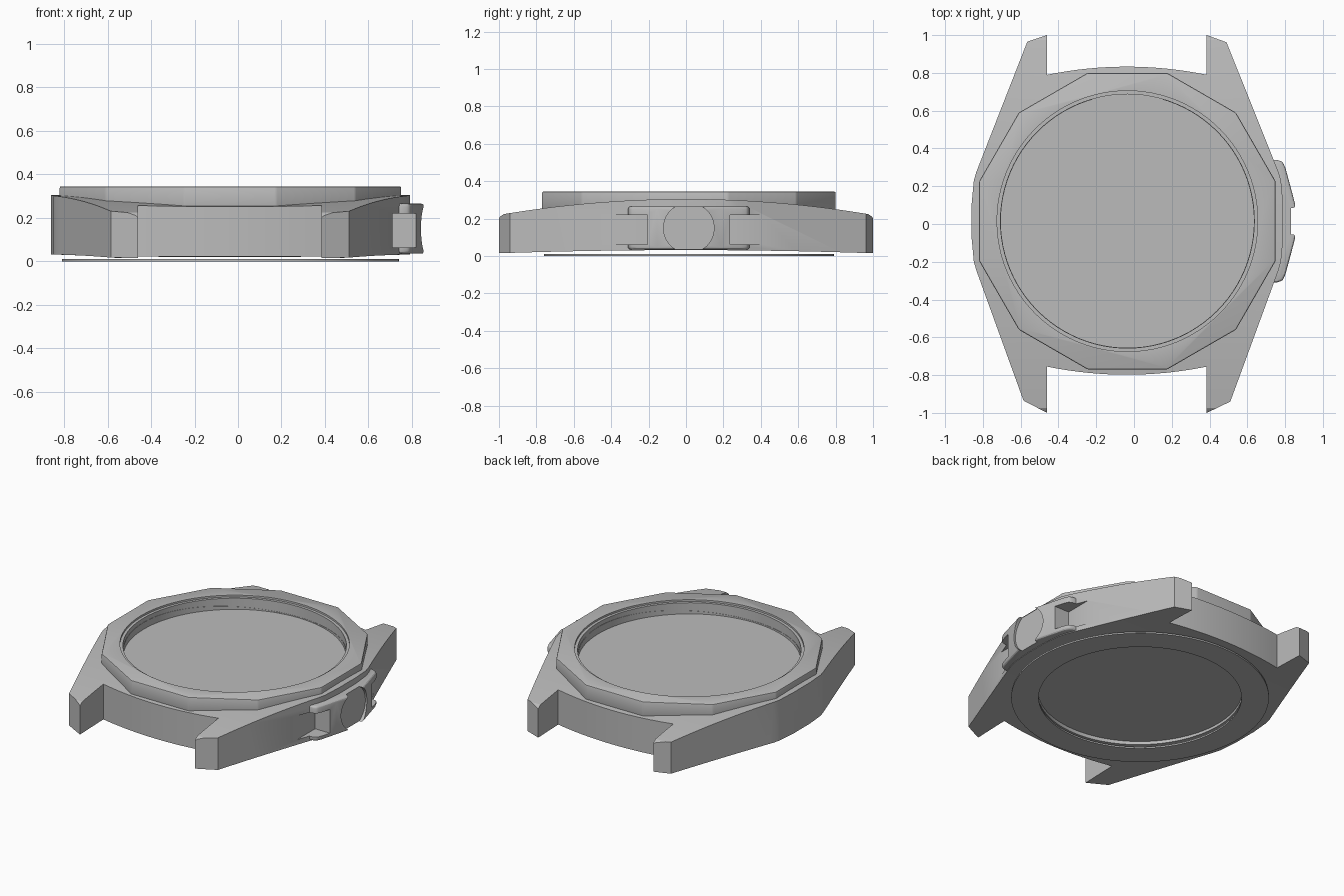
import bpy, bmesh, math
from mathutils import Matrix, Vector

CX, CY = -0.035, 0.015

cube = bpy.data.objects.get("Cube")
if cube:
    bpy.data.objects.remove(cube, do_unlink=True)

grey = bpy.data.materials.new("brushed_grey")
grey.use_nodes = True
tone = (0.5, 0.5, 0.5, 1)
grey.diffuse_color = tone
grey.node_tree.nodes["Principled BSDF"].inputs["Base Color"].default_value = tone


def make_object(name, bm):
    bmesh.ops.recalc_face_normals(bm, faces=bm.faces)
    mesh = bpy.data.meshes.new(name)
    bm.to_mesh(mesh)
    bm.free()
    mesh.materials.append(grey)
    obj = bpy.data.objects.new(name, mesh)
    bpy.context.collection.objects.link(obj)
    return obj


def prism(name, points, direction):
    """Extrude a closed loop of 3D points along a direction."""
    bm = bmesh.new()
    face = bm.faces.new([bm.verts.new(p) for p in points])
    new = bmesh.ops.extrude_face_region(bm, geom=[face])["geom"]
    bmesh.ops.translate(bm, vec=direction,
                        verts=[v for v in new if isinstance(v, bmesh.types.BMVert)])
    return make_object(name, bm)


def disc(name, radius, low, high, sides=96):
    ring = [(CX + radius * math.cos(math.tau * i / sides),
             CY + radius * math.sin(math.tau * i / sides), low) for i in range(sides)]
    return prism(name, ring, (0, 0, high - low))


def box(name, low, high):
    a, b = Vector(low), Vector(high)
    return prism(name, [a, (b.x, a.y, a.z), (b.x, b.y, a.z), (a.x, b.y, a.z)], (0, 0, b.z - a.z))


def apply(obj, mod):
    bpy.ops.object.select_all(action="DESELECT")
    bpy.context.view_layer.objects.active = obj
    obj.select_set(True)
    bpy.ops.object.modifier_apply(modifier=mod.name)


def combine(obj, tool, operation="DIFFERENCE"):
    mod = obj.modifiers.new("combine", "BOOLEAN")
    mod.operation, mod.object, mod.solver = operation, tool, "EXACT"
    apply(obj, mod)
    bpy.data.objects.remove(tool, do_unlink=True)


def bevel(obj, width, segments, angle):
    mod = obj.modifiers.new("bevel", "BEVEL")
    mod.width, mod.segments, mod.angle_limit = width, segments, math.radians(angle)
    apply(obj, mod)


def smooth(obj):
    bpy.ops.object.select_all(action="DESELECT")
    bpy.context.view_layer.objects.active = obj
    obj.select_set(True)
    bpy.ops.object.shade_smooth_by_angle(angle=math.radians(25))


def arc(x0, x1, y_end, rise, steps=16):
    """Shallow bowed edge between a pair of lugs."""
    return [(x0 + (x1 - x0) * i / steps, y_end + rise * (1 - (2 * i / steps - 1) ** 2))
            for i in range(steps + 1)]


# Case plan: four lugs, bowed ends and a rounded waist on each side
plan = arc(-0.46, 0.385, 0.79, 0.043)
plan += [(0.385, 1.0), (0.49, 0.962), (0.765, 0.275), (0.778, 0.23), (0.79, 0.1),
         (0.79, -0.07), (0.778, -0.2), (0.765, -0.245), (0.51, -0.94), (0.385, -1.0)]
plan += arc(0.385, -0.46, -0.755, -0.043)
plan += [(-0.46, -1.0), (-0.585, -0.935), (-0.835, -0.245), (-0.848, -0.2), (-0.86, -0.07),
         (-0.86, 0.1), (-0.848, 0.23), (-0.835, 0.275), (-0.565, 0.965), (-0.46, 1.0)]
case = prism("watch_case", [(x, y, -0.1) for x, y in plan], (0, 0, 0.6))

# Domed side profile trims the case top and bottom
ys = [-0.975 + 1.95 * i / 40 for i in range(41)]
side = [(-1.2, y, 0.305 - 0.085 * y * y) for y in ys]
side += [(-1.2, 0.995, 0.21), (-1.2, 1.02, 0.17)]
side += [(-1.2, 1.02, 0.015)] + [(-1.2, y, 0.032 - 0.017 * y * y) for y in reversed(ys)]
side += [(-1.2, -1.02, 0.015), (-1.2, -1.02, 0.17), (-1.2, -0.995, 0.21)]
combine(case, prism("profile", side, (2.4, 0, 0)), "INTERSECT")

# Crown guard on the model's left flank
half = [(0.6, 0.325), (0.755, 0.325), (0.787, 0.315), (0.802, 0.28), (0.832, 0.17), (0.857, 0.075)]
guard_plan = half + [(x, -y) for x, y in reversed(half)]
guard = prism("crown_guard", [(x, y + CY, 0.035) for x, y in guard_plan], (0, 0, 0.23))
bevel(guard, 0.014, 3, 40)
combine(case, guard, "UNION")

# Crown recess and the two square button pockets
bm = bmesh.new()
bmesh.ops.create_cone(bm, cap_ends=True, segments=64, radius1=0.135, radius2=0.135, depth=0.2,
                      matrix=Matrix.Translation((0.93, CY, 0.15)) @ Matrix.Rotation(math.pi / 2, 4, "Y"))
combine(case, make_object("crown_cutter", bm))
for sign in (-1, 1):
    a, b = sorted((CY + sign * 0.22, CY + sign * 0.41))
    combine(case, box("pocket_cutter", (0.71, a, 0.063), (1.0, b, 0.22)))

# Dial well above and shallow recess below
combine(case, disc("dial_cutter", 0.67, 0.26, 0.5))
combine(case, disc("back_cutter", 0.615, -0.1, 0.05))
smooth(case)

# Twelve-sided bezel with a stepped opening
corner = 0.785 / math.cos(math.pi / 12)
angles = [math.tau * (i + 0.5) / 12 for i in range(12)]
bezel = prism("bezel", [(CX + corner * math.cos(a), CY + corner * math.sin(a), 0.235) for a in angles],
              (0, 0, 0.11))
bevel(bezel, 0.008, 2, 20)
combine(bezel, disc("opening_cutter", 0.672, 0.1, 0.5))
combine(bezel, disc("step_cutter", 0.69, 0.333, 0.5))
smooth(bezel)

# Thin case back ring
back = disc("case_back_ring", 0.775, 0.0, 0.01)
combine(back, disc("ring_cutter", 0.61, -0.1, 0.1))
smooth(back)
